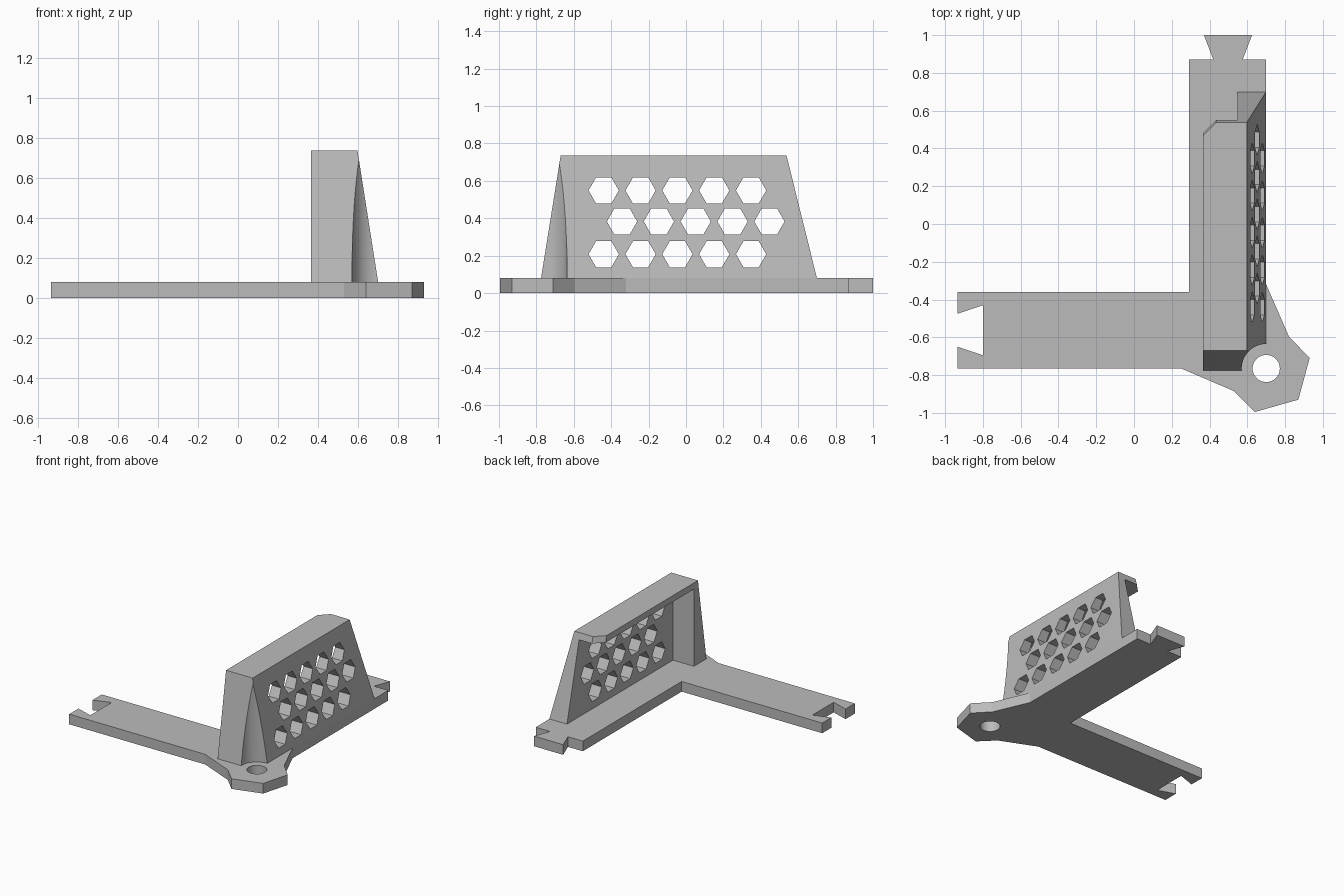
import bpy
from math import cos, sin, pi, radians

cube = bpy.data.objects.get("Cube")
if cube:
    bpy.data.objects.remove(cube, do_unlink=True)

grey = bpy.data.materials.new("grey plastic")
grey.use_nodes = True
grey.diffuse_color = (0.5, 0.5, 0.5, 1)
grey.node_tree.nodes["Principled BSDF"].inputs["Base Color"].default_value = (0.5, 0.5, 0.5, 1)


def loft(name, lower, upper):
    """Closed solid between two matching loops (counter-clockwise seen from the upper one)."""
    n = len(lower)
    faces = [list(range(n))[::-1], list(range(n, 2 * n))]
    faces += [(i, (i + 1) % n, n + (i + 1) % n, n + i) for i in range(n)]
    mesh = bpy.data.meshes.new(name)
    mesh.from_pydata(lower + upper, [], faces)
    mesh.materials.append(grey)
    obj = bpy.data.objects.new(name, mesh)
    bpy.context.collection.objects.link(obj)
    return obj


def at_z(outline, z, dy=0):
    return [(x, y + dy, z) for x, y in outline]


def rect(x0, x1, y0, y1):
    return [(x0, y0), (x1, y0), (x1, y1), (x0, y1)]


def ring(u, v, r, n):
    return [(u + r * cos(2 * pi * i / n), v + r * sin(2 * pi * i / n)) for i in range(n)]


def carve(target, cutter):
    """Subtract the cutter, then discard it."""
    cutter.hide_render = True
    mod = target.modifiers.new("cut", 'BOOLEAN')
    mod.operation, mod.solver, mod.object = 'DIFFERENCE', 'EXACT', cutter
    bpy.context.view_layer.objects.active = target
    bpy.ops.object.modifier_apply(modifier=mod.name)
    bpy.data.objects.remove(cutter, do_unlink=True)


BASE, TOP = 0.08, 0.737
PIVOT = (0.70, -0.765)

# L-shaped base with a dovetail socket, a dovetail tongue and a corner lug
outline = [
    (-0.935, -0.765), (0.25, -0.765), (0.53, -0.885), (0.64, -0.995),
    (0.87, -0.93), (0.93, -0.71), (0.82, -0.595), (0.70, -0.32),
    (0.70, 0.87), (0.575, 0.87), (0.625, 1.0), (0.37, 1.0), (0.42, 0.87),
    (0.29, 0.87), (0.29, -0.36), (-0.935, -0.36), (-0.935, -0.475),
    (-0.80, -0.43), (-0.80, -0.695), (-0.935, -0.65)]
base = loft("base_plate", at_z(outline, 0), at_z(outline, BASE))
hole = ring(*PIVOT, 0.072, 48)
carve(base, loft("screw_hole", at_z(hole, -0.1), at_z(hole, 0.2)))

# Tapered guard: outer wall, front end plate and roof, hollow towards -x and the back
guard = loft("guard_wall", at_z(rect(0.365, 0.70, -0.775, 0.70), BASE),
             at_z(rect(0.365, 0.597, -0.67, 0.537), TOP))
hollow = rect(0.2, 0.547, -0.62, 0.9)
carve(guard, loft("hollow", at_z(hollow, 0), at_z(hollow, TOP - 0.05)))

# Chamfered roof corner
corner = [(0.265, 0.367), (0.535, 0.637), (0.265, 0.637)]
carve(guard, loft("corner_cut", at_z(corner, 0.637, 0.025), at_z(corner, 0.837, -0.025)))

# Clearance around the screw hole
clearance = ring(*PIVOT, 0.13, 64)
carve(guard, loft("clearance", at_z(clearance, 0), at_z(clearance, 1)))

# Staggered hexagonal vents through the wall
for z, first in ((0.208, -0.44), (0.383, -0.342), (0.549, -0.44)):
    for i in range(5):
        hexagon = ring(first + 0.197 * i, z, 0.081, 6)
        carve(guard, loft("vent", [(0.45, y, h) for y, h in hexagon],
                          [(0.8, y, h) for y, h in hexagon]))

# Smooth the round cuts only
for obj in (base, guard):
    bpy.ops.object.select_all(action='DESELECT')
    obj.select_set(True)
    bpy.context.view_layer.objects.active = obj
    bpy.ops.object.shade_smooth_by_angle(angle=radians(15))
